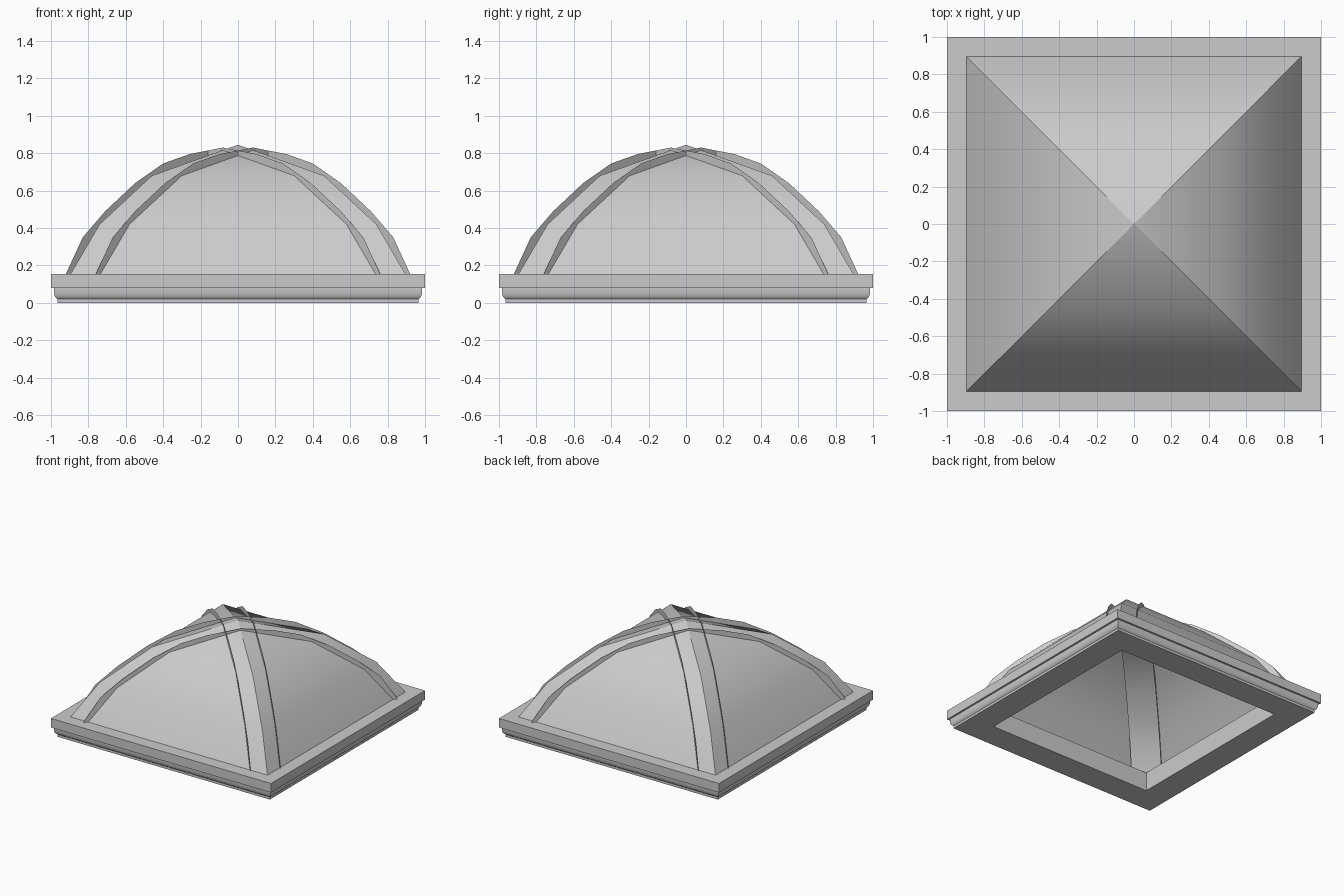
import bpy, bmesh
from math import radians

cube = bpy.data.objects.get("Cube")
if cube:
    bpy.data.objects.remove(cube, do_unlink=True)

grey = bpy.data.materials.new("plain_grey")
grey.use_nodes = True
colour = (0.6, 0.6, 0.6, 1)
grey.diffuse_color = colour
grey.node_tree.nodes["Principled BSDF"].inputs["Base Color"].default_value = colour


def finish(name, bm, angle, recalc=True):
    """Turn a bmesh into a shaded object."""
    bmesh.ops.remove_doubles(bm, verts=bm.verts, dist=0.0001)
    if recalc:
        bmesh.ops.recalc_face_normals(bm, faces=bm.faces)
    mesh = bpy.data.meshes.new(name)
    bm.to_mesh(mesh)
    bm.free()
    mesh.materials.append(grey)
    obj = bpy.data.objects.new(name, mesh)
    bpy.context.collection.objects.link(obj)
    bpy.ops.object.select_all(action='DESELECT')
    obj.select_set(True)
    bpy.context.view_layer.objects.active = obj
    bpy.ops.object.shade_smooth_by_angle(angle=radians(angle))
    return obj


def square_loft(bm, profile, closed=False):
    """Sweep a (half width, height) profile around a square."""
    corners = [(-1, -1), (1, -1), (1, 1), (-1, 1)]
    rings = [[bm.verts.new((r * x, r * y, z)) for x, y in corners]
             for r, z in profile]
    pairs = list(zip(rings, rings[1:]))
    if closed:
        pairs.append((rings[-1], rings[0]))
    for low, high in pairs:
        for i in range(4):
            j = (i + 1) % 4
            bm.faces.new((low[i], low[j], high[j], high[i]))
    return rings


# Moulded square frame, open in the middle
bm = bmesh.new()
square_loft(bm, [(0.75, 0), (0.965, 0), (0.965, 0.02), (0.977, 0.03),
                 (0.984, 0.05), (0.985, 0.08), (1, 0.08), (1, 0.155),
                 (0.75, 0.155), (0.75, 0.08)], closed=True)
finish("base_frame", bm, 35)

# Four-sided dome shell with sharp hips
bm = bmesh.new()
rings = square_loft(bm, [(0.895, 0.155), (0.74, 0.42), (0.46, 0.68)])
apex = bm.verts.new((0, 0, 0.845))
for i in range(4):
    bm.faces.new((rings[-1][i], rings[-1][(i + 1) % 4], apex))
finish("dome_shell", bm, 25.5)

# Diagonal arched ribs: open channels with two thin sides and an inner web
outer = [(0.84, 0.155), (0.75, 0.35), (0.63, 0.49), (0.47, 0.64),
         (0.32, 0.745), (0.18, 0.795), (0, 0.83)]
inner = [(0.77, 0.155), (0.68, 0.33), (0.57, 0.46), (0.42, 0.60),
         (0.28, 0.69), (0.15, 0.74), (0, 0.77)]
HALF = 0.08


def full_arch(half):
    return half + [(-u, z) for u, z in reversed(half[:-1])]


for name, side in (("diagonal_rib_a", 1), ("diagonal_rib_b", -1)):
    bm = bmesh.new()

    def row(points, offset):
        return [bm.verts.new((u + offset, side * (u - offset), z))
                for u, z in full_arch(points)]

    rows = [row(outer, -HALF), row(inner, -HALF), row(inner, HALF), row(outer, HALF)]
    for a, b in zip(rows, rows[1:]):
        for i in range(len(a) - 1):
            bm.faces.new((a[i], a[i + 1], b[i + 1], b[i]))
    finish(name, bm, 30)
